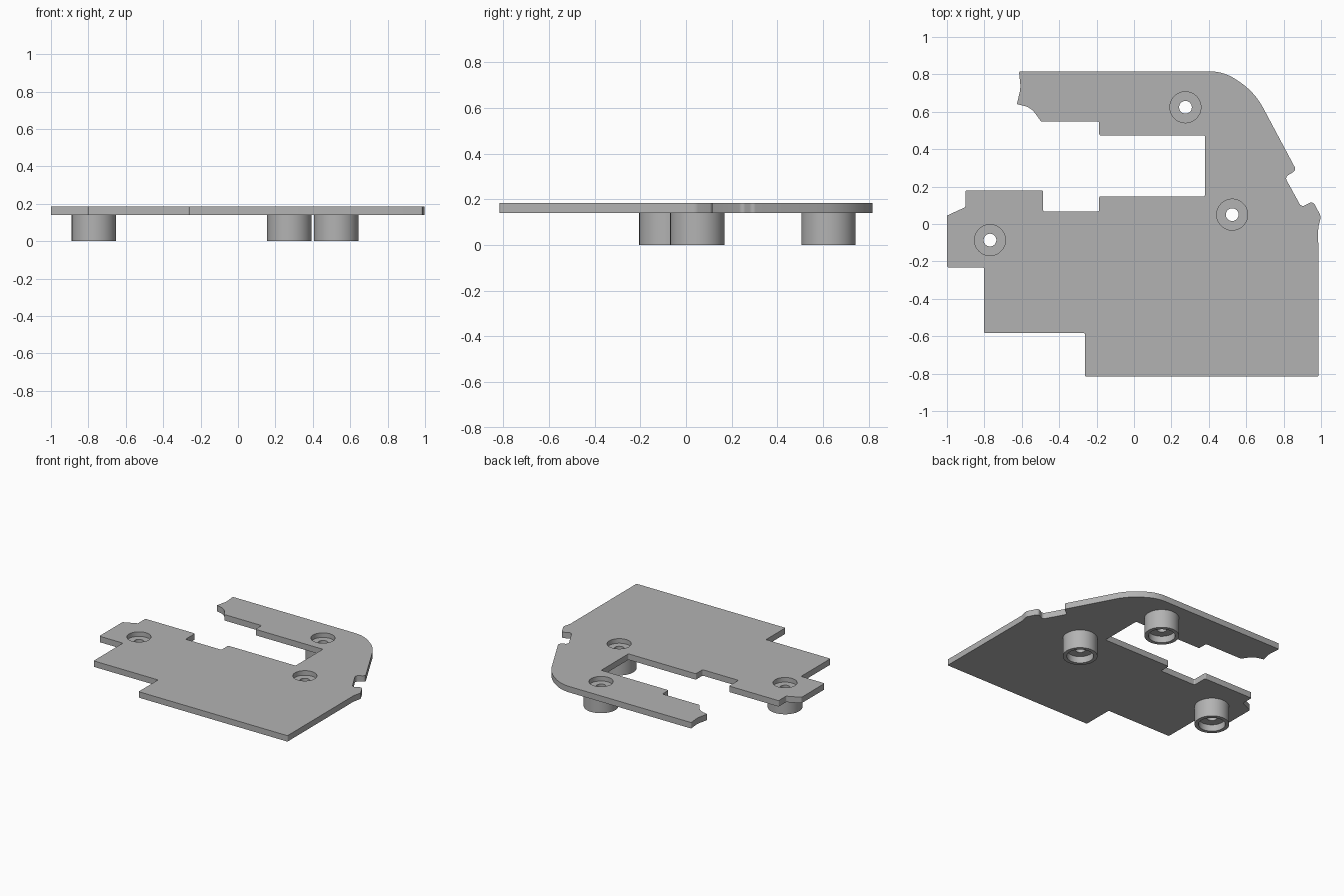
import bpy
import math
from mathutils import Vector

if "Cube" in bpy.data.objects:
    bpy.data.objects.remove(bpy.data.objects["Cube"], do_unlink=True)

PLATE_LOW, PLATE_TOP = 0.14, 0.185
BOSSES = {"left_boss": (0.525, 0.05), "rear_boss": (0.275, 0.624), "right_boss": (-0.77, -0.086)}
POCKET_R, SCREW_R, BOSS_R, SOCKET_R = 0.083, 0.034, 0.119, 0.092

grey = bpy.data.materials.new("light grey")
grey.use_nodes = True
grey.diffuse_color = (0.45, 0.45, 0.45, 1)
grey.node_tree.nodes["Principled BSDF"].inputs["Base Color"].default_value = grey.diffuse_color


def rounded(corners, default=0.008, steps=6):
    """Outline with every corner replaced by a tangent arc."""
    out = []
    for i, corner in enumerate(corners):
        p = Vector(corner[:2])
        r = corner[2] if len(corner) > 2 else default
        before = Vector(corners[i - 1][:2]) - p
        after = Vector(corners[(i + 1) % len(corners)][:2]) - p
        half = before.angle(after) / 2
        reach = min(r / math.tan(half), 0.49 * min(before.length, after.length)) if r else 0
        if not reach:
            out.append(p)
            continue
        r = reach * math.tan(half)
        a, b = p + before.normalized() * reach, p + after.normalized() * reach
        centre = p + (before.normalized() + after.normalized()).normalized() * (r / math.sin(half))
        n = steps if r < 0.2 else 10
        for k in range(n + 1):
            ray = (a - centre).lerp(b - centre, k / n).normalized()
            out.append(centre + ray * r)
    return out


def circle(cx, cy, r, n=48):
    turn = [2 * math.pi * k / n for k in range(n)]
    return [(cx + r * math.cos(t), cy + r * math.sin(t)) for t in turn]


def finish(obj):
    obj.data.materials.clear()
    obj.data.materials.append(grey)
    bpy.ops.object.select_all(action="DESELECT")
    obj.select_set(True)
    bpy.context.view_layer.objects.active = obj
    if obj.type == "CURVE":
        bpy.ops.object.convert(target="MESH")
    bpy.ops.object.shade_smooth_by_angle(angle=math.radians(30))


# Plate outline: front and left edge, notch, rounded rear, broken end, slot, right tabs
outline = rounded([
    (-0.262, -0.816), (0.986, -0.816), (0.985, -0.02, 0.1), (1.0, 0.04, 0.04),
    (0.957, 0.122, 0.02), (0.895, 0.09, 0.02), (0.807, 0.25, 0.02), (0.868, 0.288, 0.02),
    (0.645, 0.706, 0.45), (0.48, 0.816, 0.25), (-0.615, 0.816),
    (-0.606, 0.727, 0.15), (-0.626, 0.641, 0), (-0.55, 0.622, 0.1), (-0.497, 0.548, 0.008),
    (-0.186, 0.548), (-0.186, 0.474), (0.379, 0.474), (0.379, 0.148),
    (-0.186, 0.148), (-0.186, 0.067), (-0.486, 0.067), (-0.486, 0.18),
    (-0.902, 0.18), (-0.902, 0.09), (-1.0, 0.045), (-1.0, -0.232),
    (-0.802, -0.232), (-0.802, -0.583), (-0.262, -0.583)])

# Flat filled shape with a round opening above each boss
shape = bpy.data.curves.new("base_plate", "CURVE")
shape.dimensions, shape.fill_mode = "2D", "BOTH"
shape.extrude = (PLATE_TOP - PLATE_LOW) / 2
for loop in [outline] + [circle(x, y, POCKET_R) for x, y in BOSSES.values()]:
    spline = shape.splines.new("POLY")
    spline.points.add(len(loop) - 1)
    for point, (x, y) in zip(spline.points, loop):
        point.co = (x, y, 0, 1)
    spline.use_cyclic_u = True
plate = bpy.data.objects.new("base_plate", shape)
plate.location.z = (PLATE_TOP + PLATE_LOW) / 2
bpy.context.collection.objects.link(plate)
finish(plate)

# Hollow bosses: screw pocket above, socket below, through hole between
FLOOR, CEILING = 0.15, 0.05
profile = [(SOCKET_R, 0), (BOSS_R, 0), (BOSS_R, PLATE_LOW), (POCKET_R, PLATE_LOW),
           (POCKET_R, FLOOR), (SCREW_R, FLOOR), (SCREW_R, CEILING), (SOCKET_R, CEILING)]
for name, (x, y) in BOSSES.items():
    n, m = 48, len(profile)
    rings = [circle(0, 0, r, n) for r, z in profile]
    verts = [(*rings[j][k], profile[j][1]) for k in range(n) for j in range(m)]
    faces = [(k * m + j, (k + 1) % n * m + j, (k + 1) % n * m + (j + 1) % m, k * m + (j + 1) % m)
             for k in range(n) for j in range(m)]
    mesh = bpy.data.meshes.new(name)
    mesh.from_pydata(verts, [], faces)
    boss = bpy.data.objects.new(name, mesh)
    boss.location = (x, y, 0)
    bpy.context.collection.objects.link(boss)
    finish(boss)
